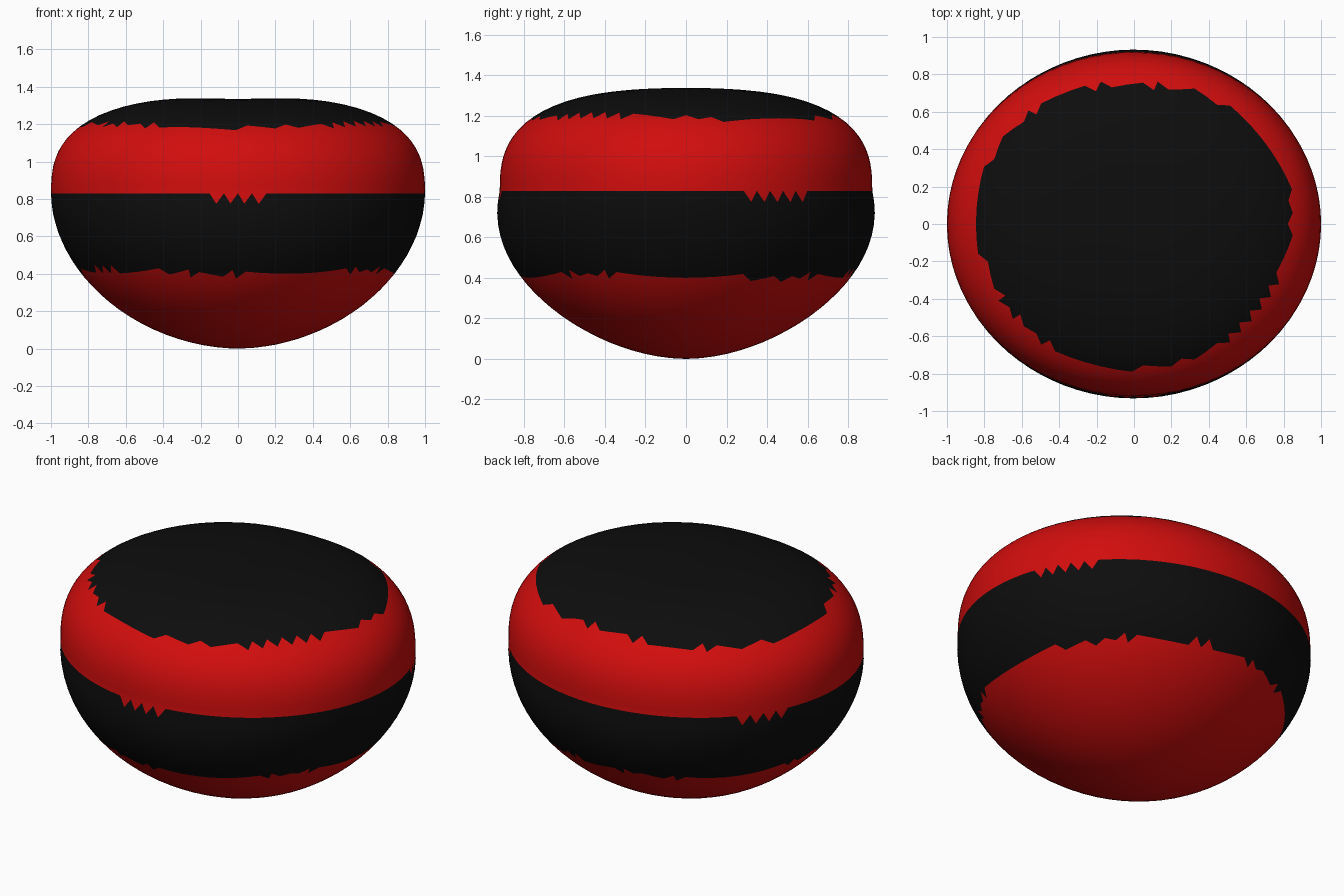
import bpy, bmesh
from math import exp, hypot, sin, atan2

cube = bpy.data.objects.get("Cube")
if cube:
    bpy.data.objects.remove(cube)


def make_material(name, color):
    mat = bpy.data.materials.new(name)
    mat.use_nodes = True
    mat.diffuse_color = color
    mat.node_tree.nodes["Principled BSDF"].inputs["Base Color"].default_value = color
    return mat


WAIST = 0.83      # height of the widest ring
UPPER = 0.52      # rise from the widest ring to the top

# Cushion body: a ball squared off at the top and tapered at the bottom
bm = bmesh.new()
bmesh.ops.create_icosphere(bm, subdivisions=5, radius=1)
for v in bm.verts:
    x, y, z = v.co
    power = 2.7 if z > 0 else 1.9
    k = (hypot(x, y) ** power + abs(z) ** power) ** (-1 / power)
    x, y, z = x * k, y * k, z * k
    if z > 0:
        # Shallow sag across the seat
        height = WAIST + UPPER * z - 0.015 * exp(-(x / 0.3) ** 2) * z
        depth = 0.92
    else:
        height = WAIST * (1 + z)
        depth = 0.92 - 0.2 * z * (1 + z)
    v.co = (x, y * depth, height)

# Colour bands by height, with a slightly wavering edge
for f in bm.faces:
    f.smooth = True
    c = f.calc_center_median()
    h = c.z + 0.01 * sin(3 * atan2(c.y, c.x))
    f.material_index = int(0.41 < h < 0.82 or h > 1.19)

mesh = bpy.data.meshes.new("cushion")
bm.to_mesh(mesh)
bm.free()
mesh.materials.append(make_material("red fabric", (0.64, 0.004, 0.004, 1)))
mesh.materials.append(make_material("black fabric", (0.004, 0.004, 0.004, 1)))
cushion = bpy.data.objects.new("cushion", mesh)
bpy.context.collection.objects.link(cushion)
